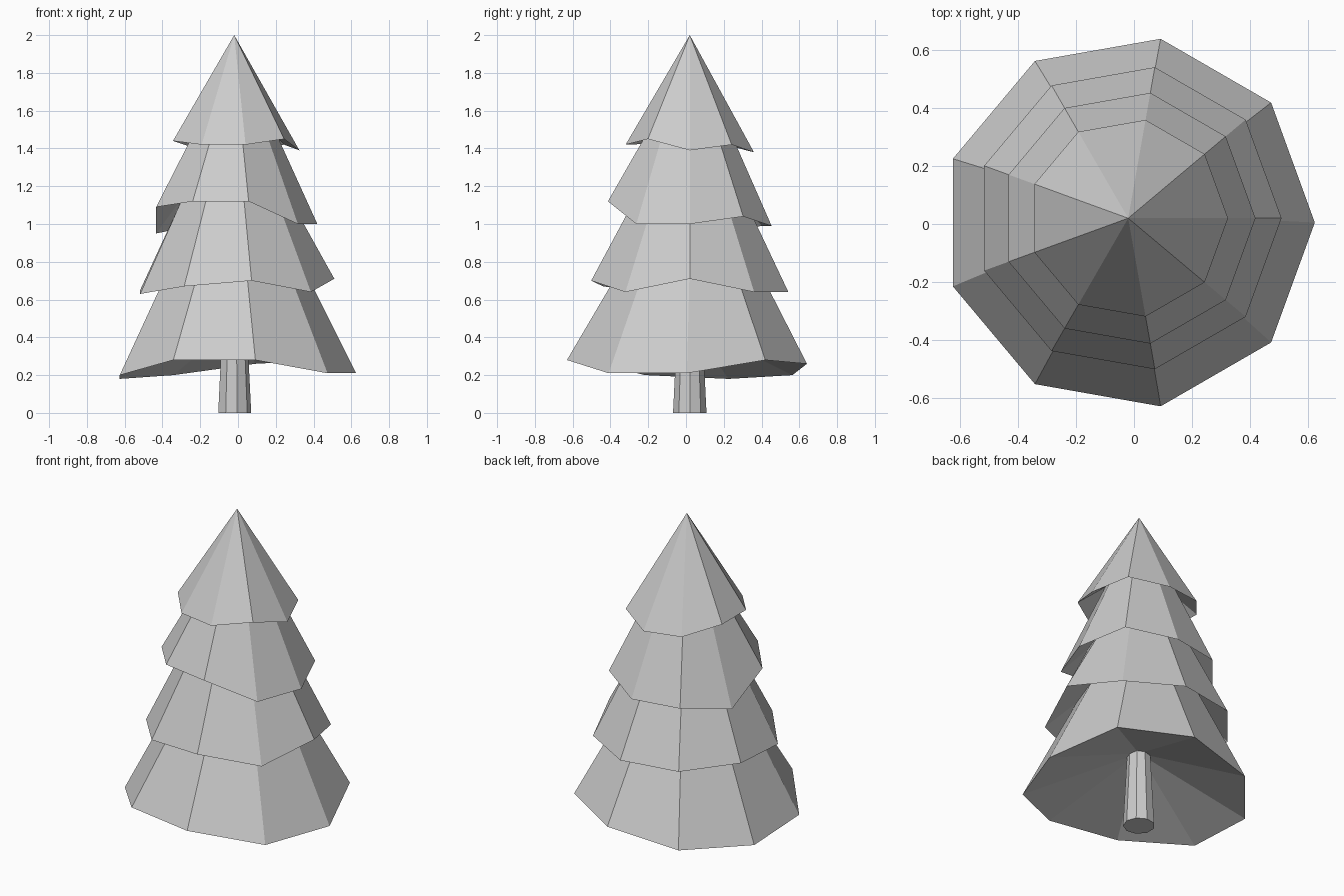
import bpy, bmesh
from math import cos, sin, tau

if "Cube" in bpy.data.objects:
    bpy.data.objects.remove(bpy.data.objects["Cube"])

SIDES = 9
CX, CY = -0.02, 0.02


def ring(bm, radius, heights, cy=CY):
    return [bm.verts.new((CX + radius * cos(tau * i / SIDES),
                          cy + radius * sin(tau * i / SIDES), z))
            for i, z in enumerate(heights)]


def bridge(bm, upper, lower):
    for i in range(SIDES):
        j = (i + 1) % SIDES
        bm.faces.new((upper[i], lower[i], lower[j], upper[j]))


def fan(bm, tip, rim):
    for i in range(SIDES):
        bm.faces.new((tip, rim[i], rim[(i + 1) % SIDES]))


def finish(bm, name):
    bmesh.ops.recalc_face_normals(bm, faces=bm.faces)
    mesh = bpy.data.meshes.new(name)
    bm.to_mesh(mesh)
    bm.free()
    obj = bpy.data.objects.new(name, mesh)
    bpy.context.collection.objects.link(obj)
    return obj


# Branch tiers, top to bottom: rim radius, uneven rim heights, rim centre y
tiers = [
    (0.345, (1.39, 1.42, 1.38, 1.39, 1.44, 1.44, 1.42, 1.42, 1.45), 0.02),
    (0.44, (1.00, 1.04, 0.99, 0.99, 0.95, 1.09, 1.12, 1.12, 1.00), 0.02),
    (0.53, (0.71, 0.64, 0.64, 0.64, 0.65, 0.63, 0.67, 0.70, 0.64), 0.02),
    (0.645, (0.21, 0.28, 0.26, 0.20, 0.18, 0.20, 0.28, 0.28, 0.21), 0.005),
]
# Hidden necks tucked up under each tier: radius, height
necks = [(0.19, 1.55), (0.285, 1.15), (0.35, 0.80)]

# Foliage: pointed top, stepped tiers, hollow underside
bm = bmesh.new()
rims = [ring(bm, *t) for t in tiers]
fan(bm, bm.verts.new((CX, CY, 2.0)), rims[0])
for k, (radius, z) in enumerate(necks):
    neck = ring(bm, radius, [z] * SIDES)
    bridge(bm, neck, rims[k])
    bridge(bm, neck, rims[k + 1])
fan(bm, bm.verts.new((CX, CY, 0.47)), rims[-1])
finish(bm, "foliage")

# Trunk: slightly tapered post
bm = bmesh.new()
top = ring(bm, 0.066, [0.48] * SIDES)
bottom = ring(bm, 0.09, [0.0] * SIDES)
bridge(bm, top, bottom)
bm.faces.new(top)
bm.faces.new(bottom)
finish(bm, "trunk")
